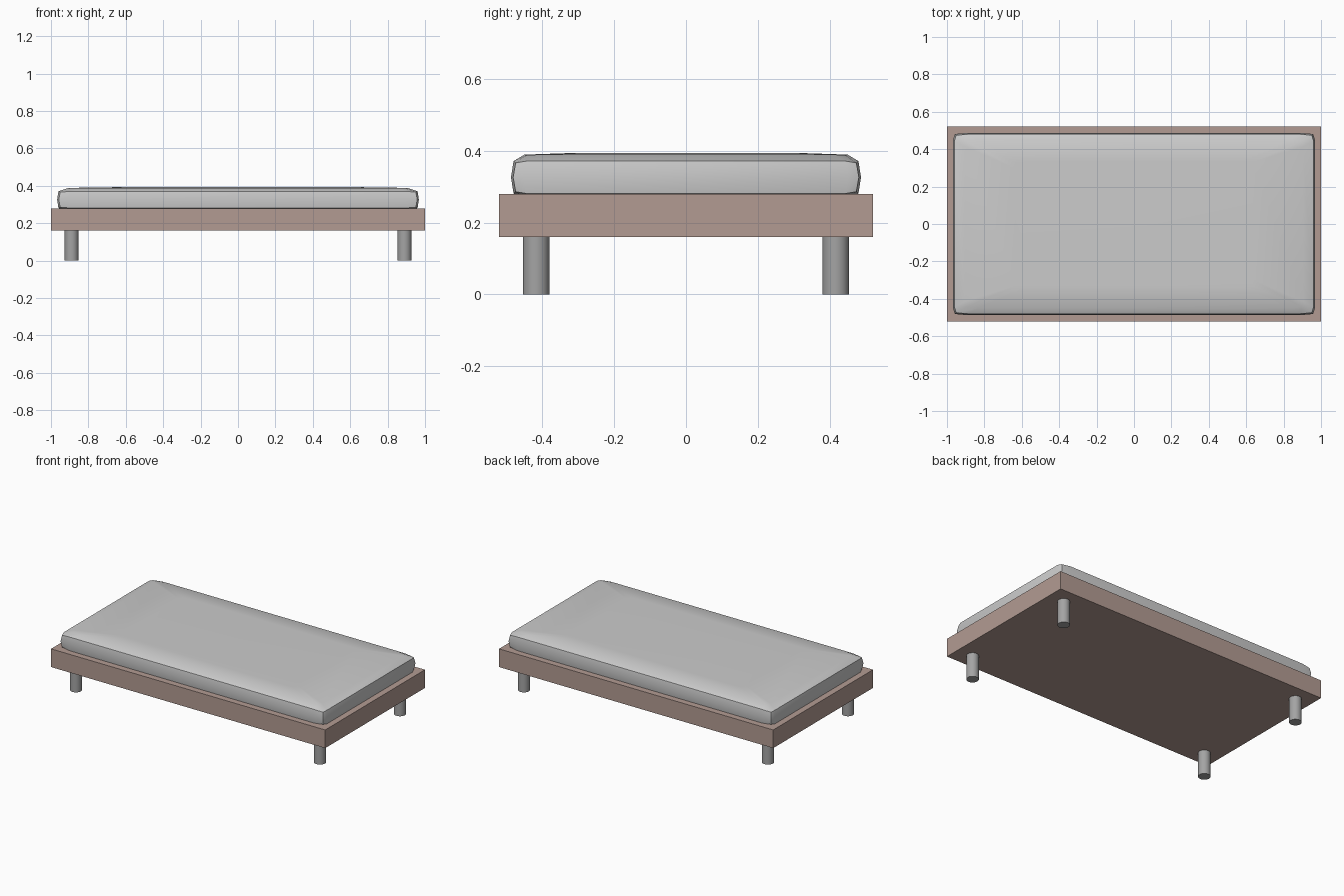
import bpy, bmesh, math

if "Cube" in bpy.data.objects:
    bpy.data.objects.remove(bpy.data.objects["Cube"])


def material(name, rgb):
    m = bpy.data.materials.new(name)
    m.diffuse_color = (*rgb, 1.0)
    m.use_nodes = True
    m.node_tree.nodes["Principled BSDF"].inputs["Base Color"].default_value = m.diffuse_color
    return m


wood = material("brown_wood", (0.45, 0.33, 0.29))
dark = material("dark_metal", (0.37, 0.37, 0.37))

# Bed frame: plain solid slab
bpy.ops.mesh.primitive_cube_add(size=1, location=(0, 0, 0.22))
frame = bpy.context.object
frame.name = "bed_frame"
frame.scale = (2.0, 1.04, 0.12)
bpy.ops.object.transform_apply(location=False, rotation=False, scale=True)
frame.data.materials.append(wood)

# Four round legs
for x, xname in ((-0.89, "left"), (0.89, "right")):
    for y, yname in ((-0.417, "front"), (0.417, "back")):
        bpy.ops.mesh.primitive_cylinder_add(vertices=24, radius=0.037, depth=0.16,
                                            location=(x, y, 0.08))
        leg = bpy.context.object
        leg.name = f"{yname}_{xname}_leg"
        leg.data.materials.append(dark)
        bpy.ops.object.shade_smooth_by_angle(angle=math.radians(30))

# Mattress: stacked softened rectangles, mirrored about its mid height
MID = 0.326
upper = [  # half length, half width, height above middle, corner drop
    (0.967, 0.487, 0.000, 0.0),
    (0.960, 0.480, 0.045, 0.005),
    (0.905, 0.450, 0.063, 0.002),
    (0.640, 0.335, 0.067, 0.0),
]
levels = [(a, b, -h, -d) for a, b, h, d in reversed(upper[1:])] + \
         [(a, b, h, -d if h < 0 else d) for a, b, h, d in upper]


def ring(bm, hx, hy, h, drop):
    pts = []
    for sx, sy in ((1, 1), (-1, 1), (-1, -1), (1, -1)):
        corner = [(hx, hy - 0.036, 0), (hx - 0.009, hy - 0.006, drop), (hx - 0.07, hy, 0)]
        if sx * sy < 0:
            corner.reverse()
        pts += [bm.verts.new((sx * x, sy * y, MID + h - d)) for x, y, d in corner]
    return pts


bm = bmesh.new()
rings = [ring(bm, *lv) for lv in levels]
for lo, hi in zip(rings, rings[1:]):
    n = len(lo)
    for i in range(n):
        j = (i + 1) % n
        bm.faces.new((lo[i], lo[j], hi[j], hi[i]))
bm.faces.new(list(reversed(rings[0])))
bm.faces.new(rings[-1])
bmesh.ops.recalc_face_normals(bm, faces=bm.faces)
mesh = bpy.data.meshes.new("mattress")
bm.to_mesh(mesh)
bm.free()
mattress = bpy.data.objects.new("mattress", mesh)
bpy.context.collection.objects.link(mattress)
bpy.ops.object.select_all(action='DESELECT')
mattress.select_set(True)
bpy.context.view_layer.objects.active = mattress
bpy.ops.object.shade_smooth_by_angle(angle=math.radians(30))
